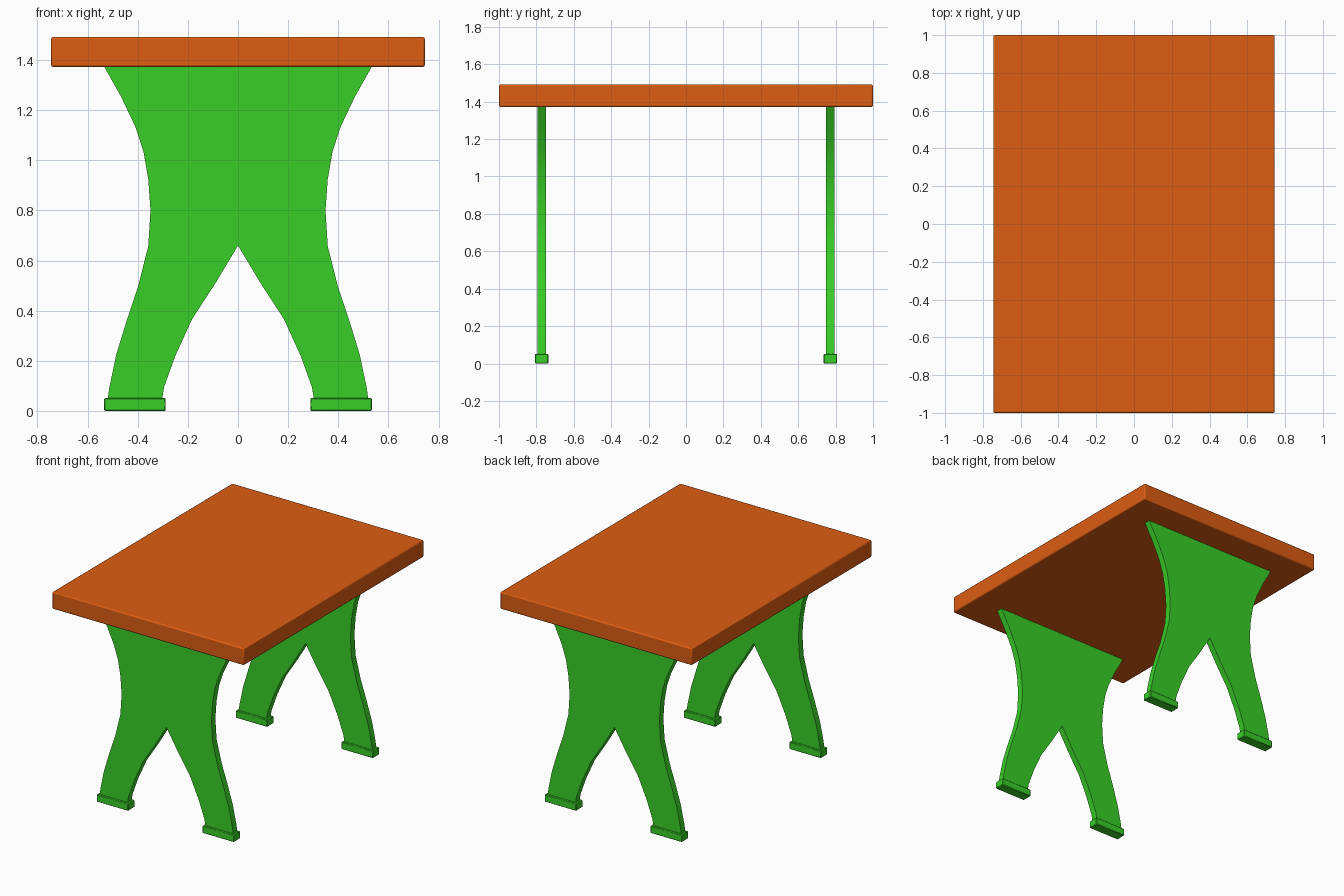
import bpy, bmesh, math

if "Cube" in bpy.data.objects:
    bpy.data.objects.remove(bpy.data.objects["Cube"])

def material(name, color):
    m = bpy.data.materials.new(name)
    m.diffuse_color = color
    m.use_nodes = True
    m.node_tree.nodes["Principled BSDF"].inputs["Base Color"].default_value = m.diffuse_color
    return m

orange = material("orange_top", (0.72, 0.11, 0.006, 1))
green = material("green_legs", (0.04, 0.62, 0.02, 1))

def finish(ob, mat, bevel, segments):
    ob.data.materials.append(mat)
    if bevel:
        mod = ob.modifiers.new("bevel", 'BEVEL')
        mod.width = bevel
        mod.segments = segments
        mod.limit_method = 'ANGLE'
        mod.angle_limit = math.radians(50)
    bpy.ops.object.select_all(action='DESELECT')
    ob.select_set(True)
    bpy.context.view_layer.objects.active = ob
    bpy.ops.object.shade_smooth_by_angle(angle=math.radians(35))

def box(name, center, size, mat, bevel, segments=2):
    bpy.ops.mesh.primitive_cube_add(size=1, location=center)
    ob = bpy.context.object
    ob.name = name
    ob.scale = size
    bpy.ops.object.transform_apply(location=False, rotation=False, scale=True)
    finish(ob, mat, bevel, segments)

# Right half of the leg panel: outer curve from top to foot, inner curve from foot to crotch
outer = [(0.533, 1.372), (0.467, 1.255), (0.41, 1.135), (0.377, 1.035), (0.358, 0.925),
         (0.349, 0.80), (0.358, 0.657), (0.398, 0.498), (0.442, 0.367), (0.485, 0.227),
         (0.513, 0.095), (0.52, 0.045)]
inner = [(0.303, 0.045), (0.295, 0.095), (0.25, 0.22), (0.183, 0.367), (0.09, 0.51)]
half = outer + inner
outline = half + [(0, 0.66)] + [(-x, z) for x, z in reversed(half)]

def leg_panel(name, y, thickness):
    bm = bmesh.new()
    face = bm.faces.new([bm.verts.new((x, -thickness / 2, z)) for x, z in outline])
    res = bmesh.ops.extrude_face_region(bm, geom=[face])
    for v in res["geom"]:
        if isinstance(v, bmesh.types.BMVert):
            v.co.y += thickness
    bmesh.ops.recalc_face_normals(bm, faces=bm.faces)
    me = bpy.data.meshes.new(name)
    bm.to_mesh(me)
    bm.free()
    ob = bpy.data.objects.new(name, me)
    ob.location.y = y
    bpy.context.collection.objects.link(ob)
    finish(ob, green, 0, 1)

# Tabletop slab
box("tabletop", (0, 0, 1.432), (1.49, 2.0, 0.12), orange, 0.008)

# Two leg panels with a foot pad under each leg
for end, y in (("front", -0.772), ("back", 0.772)):
    leg_panel(end + "_leg", y, 0.045)
    for side, s in (("left", -1), ("right", 1)):
        box(f"{end}_{side}_foot", (s * 0.411, y, 0.026), (0.245, 0.072, 0.052), green, 0.004, 1)
